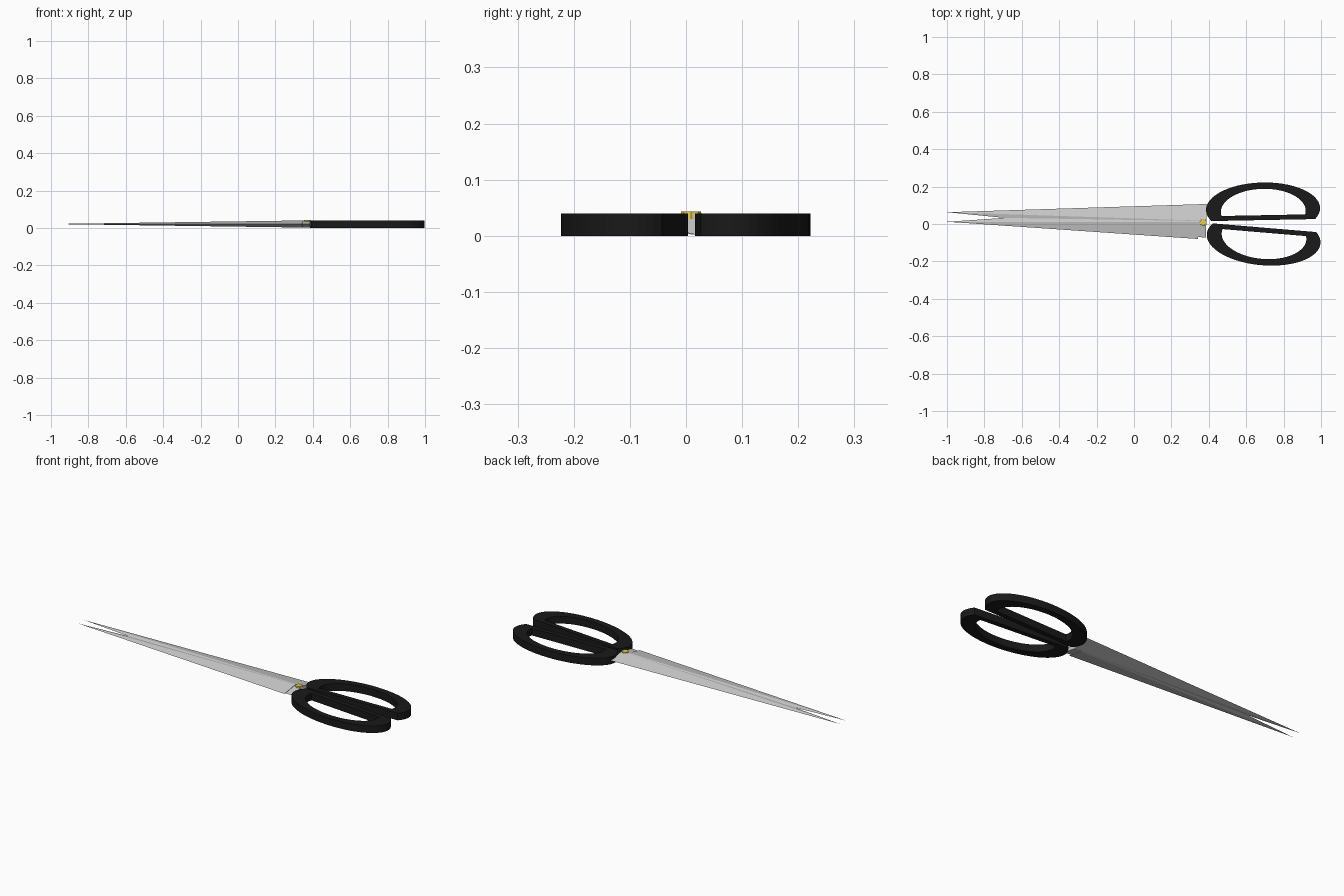
import bpy, bmesh
from math import cos, sin, asin, pi, radians
from mathutils import Matrix, Vector

if "Cube" in bpy.data.objects:
    bpy.data.objects.remove(bpy.data.objects["Cube"])


def material(name, color):
    m = bpy.data.materials.new(name)
    m.diffuse_color = color
    m.use_nodes = True
    m.node_tree.nodes["Principled BSDF"].inputs["Base Color"].default_value = m.diffuse_color
    return m


def finish(bm, name, mat=None):
    bmesh.ops.recalc_face_normals(bm, faces=bm.faces)
    me = bpy.data.meshes.new(name)
    bm.to_mesh(me)
    bm.free()
    ob = bpy.data.objects.new(name, me)
    bpy.context.collection.objects.link(ob)
    if mat:
        me.materials.append(mat)
    return ob


black = material("black_plastic", (0.01, 0.01, 0.01, 1))
gold = material("gold", (0.8, 0.62, 0.05, 1))
ZMID = 0.021


# Blade: flattened four-sided spike with a diamond base
def blade(name, tip, upper, lower, half_z):
    bm = bmesh.new()
    mid = (Vector(upper) + Vector(lower)) / 2
    t = bm.verts.new((tip[0], tip[1], ZMID))
    base = [bm.verts.new(p) for p in (
        (upper[0], upper[1], ZMID), (mid.x, mid.y, ZMID + half_z),
        (lower[0], lower[1], ZMID), (mid.x, mid.y, ZMID - half_z))]
    bm.faces.new(base)
    for i in range(4):
        bm.faces.new((t, base[i], base[(i + 1) % 4]))
    return finish(bm, name)


blade("blade_upper", (-1, 0.063), (0.39, 0.107), (0.384, -0.073), 0.019)
blade("blade_lower", (-1, 0.012), (0.352, 0.103), (0.342, -0.08), 0.019)


# Ellipse arc cut off by the straight bar at height v_cut
def d_outline(cu, cv, rx, ry, v_cut, n):
    a = asin((v_cut - cv) / ry)
    return [(cu + rx * cos(t), cv + ry * sin(t))
            for t in (a + (pi - 2 * a) * i / (n - 1) for i in range(n))]


# Handle: D-shaped ring with a rectangular section
def handle(name, centre, angle, side):
    outer = d_outline(0, 0.059, 0.305, 0.142, 0.0, 40)
    inner = d_outline(0.001, 0.046, 0.227, 0.121, 0.026, 40)
    bm = bmesh.new()
    loops = [[bm.verts.new((u, v * side, z)) for u, v in line]
             for line, z in ((outer, 0), (outer, 0.04), (inner, 0.04), (inner, 0))]
    n = len(outer)
    for k in range(4):
        a, b = loops[k], loops[(k + 1) % 4]
        for i in range(n):
            j = (i + 1) % n
            bm.faces.new((a[i], a[j], b[j], b[i]))
    bm.transform(Matrix.Translation((*centre, 0)) @ Matrix.Rotation(radians(angle), 4, 'Z'))
    return finish(bm, name, black)


handle("handle_upper", (0.691, 0.021), 1.1, 1)
handle("handle_lower", (0.698, -0.020), -4.8, -1)

# Pivot screw
bm = bmesh.new()
bmesh.ops.create_cone(bm, cap_ends=True, segments=8, radius1=0.019, radius2=0.018, depth=0.013,
                      matrix=Matrix.Translation((0.37, 0.009, 0.0365)))
finish(bm, "pivot_screw", gold)
